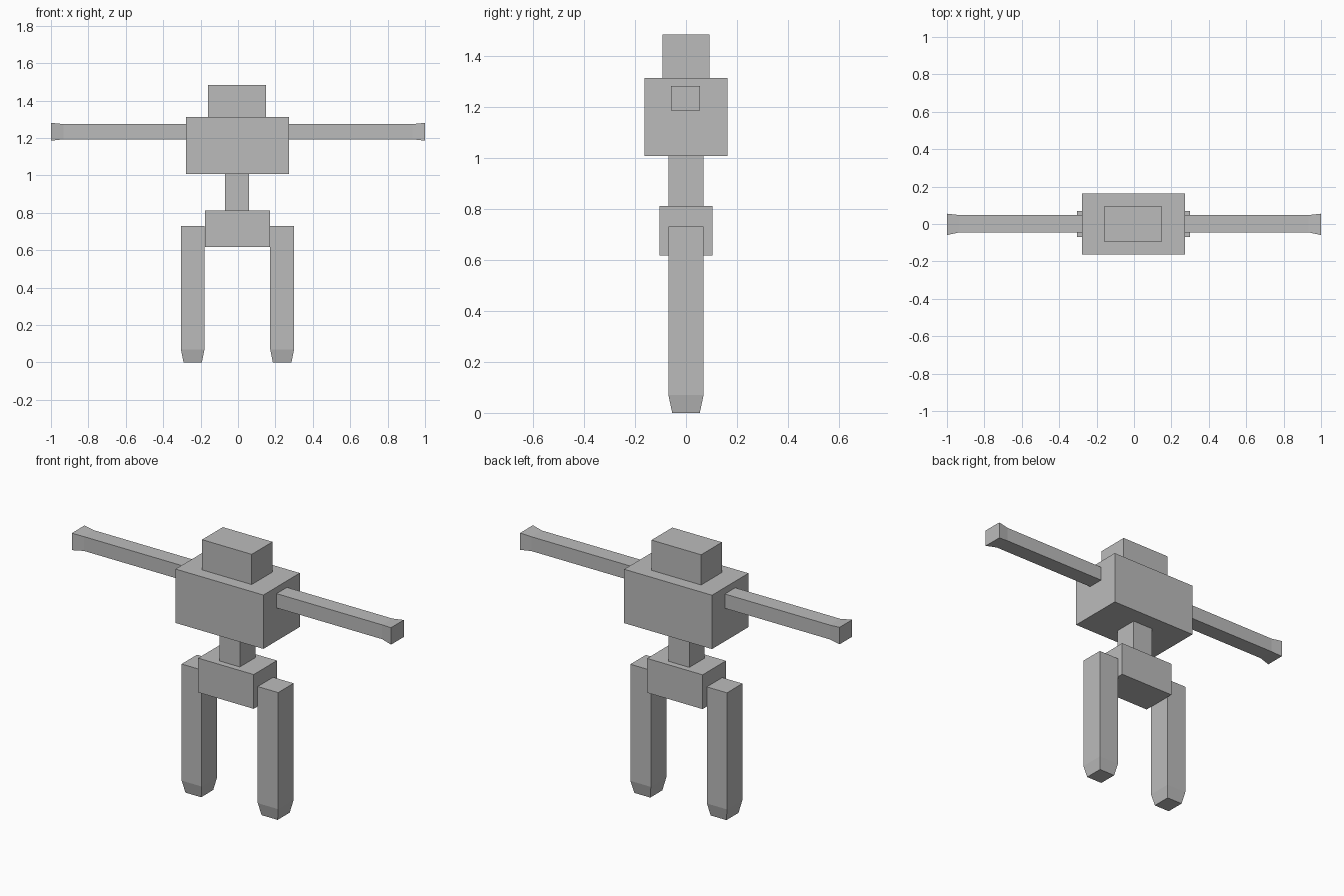
import bpy
import bmesh

if "Cube" in bpy.data.objects:
    bpy.data.objects.remove(bpy.data.objects["Cube"], do_unlink=True)

# Single plain grey material
GREY = (0.5, 0.5, 0.5, 1.0)
grey = bpy.data.materials.new("plain_grey")
grey.use_nodes = True
grey.diffuse_color = GREY
bsdf = next(n for n in grey.node_tree.nodes if n.type == "BSDF_PRINCIPLED")
bsdf.inputs["Base Color"].default_value = GREY


def loft(name, sections):
    """Join rectangular four-point sections into a closed flat-shaded solid."""
    bm = bmesh.new()
    rings = [[bm.verts.new(p) for p in s] for s in sections]
    for a, b in zip(rings, rings[1:]):
        for i in range(4):
            j = (i + 1) % 4
            bm.faces.new((a[i], a[j], b[j], b[i]))
    bm.faces.new(rings[0])
    bm.faces.new(rings[-1])
    bmesh.ops.recalc_face_normals(bm, faces=bm.faces[:])
    mesh = bpy.data.meshes.new(name)
    bm.to_mesh(mesh)
    bm.free()
    mesh.materials.append(grey)
    obj = bpy.data.objects.new(name, mesh)
    bpy.context.collection.objects.link(obj)
    return obj


def flat_section(z, x0, x1, y0, y1):
    return [(x0, y0, z), (x1, y0, z), (x1, y1, z), (x0, y1, z)]


def side_section(x, y0, y1, z0, z1):
    return [(x, y0, z0), (x, y1, z0), (x, y1, z1), (x, y0, z1)]


def box(name, x0, x1, depth, z0, z1):
    return loft(name, [flat_section(z, x0, x1, -depth, depth) for z in (z0, z1)])


# Stacked body blocks
box("head", -0.16, 0.151, 0.093, 1.311, 1.482)
box("torso", -0.277, 0.273, 0.163, 1.006, 1.311)
box("spine", -0.069, 0.06, 0.069, 0.811, 1.006)
box("hips", -0.177, 0.171, 0.104, 0.617, 0.811)

# Legs with tapered feet
for name, x0, x1 in (("right_leg", -0.305, -0.179), ("left_leg", 0.172, 0.300)):
    loft(name, [
        flat_section(0.0, x0 + 0.014, x1 - 0.014, -0.054, 0.054),
        flat_section(0.07, x0, x1, -0.069, 0.069),
        flat_section(0.73, x0, x1, -0.069, 0.069),
    ])

# Outstretched arms with flared ends
for name, side, root in (("right_arm", -1, 0.277), ("left_arm", 1, 0.273)):
    loft(name, [
        side_section(side * root, -0.045, 0.048, 1.193, 1.274),
        side_section(side * 0.934, -0.045, 0.048, 1.193, 1.274),
        side_section(side * 1.0, -0.059, 0.055, 1.185, 1.281),
    ])
